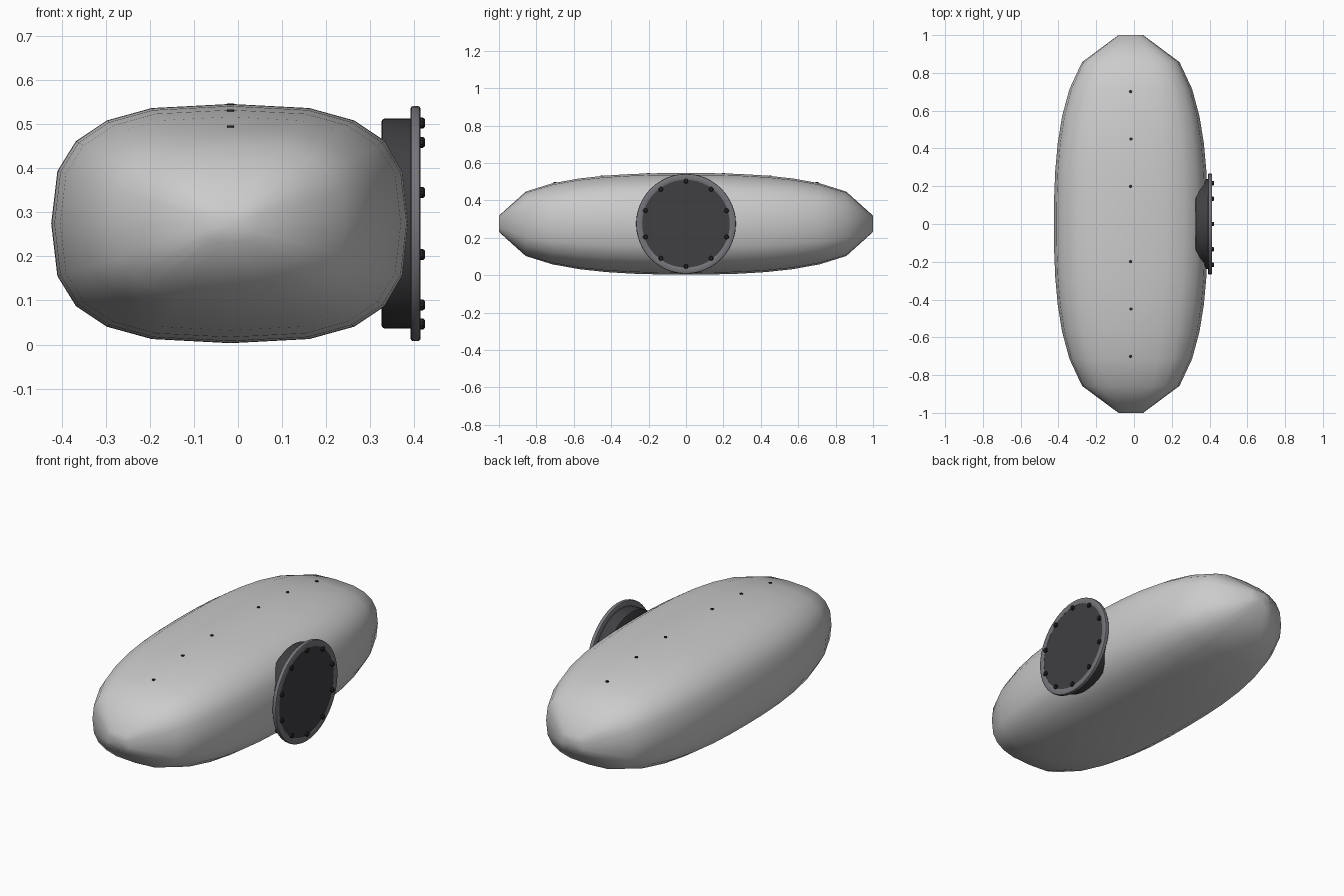
import bpy, bmesh
from math import sin, cos, pi, copysign

if "Cube" in bpy.data.objects:
    bpy.data.objects.remove(bpy.data.objects["Cube"])

CX, CZ = -0.017, 0.2745          # body axis
HX, HZ = 0.407, 0.2715           # body half width and half height


def material(name, v):
    m = bpy.data.materials.new(name)
    m.diffuse_color = (v, v, v * 1.1, 1)
    m.use_nodes = True
    m.node_tree.nodes["Principled BSDF"].inputs["Base Color"].default_value = m.diffuse_color
    return m


dark = material("dark_metal", 0.05)
black = material("bolt_metal", 0.02)
steel = material("ring_steel", 0.18)


def finish(name, bm, mat=None, angle=35):
    bmesh.ops.recalc_face_normals(bm, faces=bm.faces)
    me = bpy.data.meshes.new(name)
    bm.to_mesh(me)
    bm.free()
    ob = bpy.data.objects.new(name, me)
    bpy.context.collection.objects.link(ob)
    if mat:
        me.materials.append(mat)
    bpy.ops.object.select_all(action='DESELECT')
    ob.select_set(True)
    bpy.context.view_layer.objects.active = ob
    bpy.ops.object.shade_smooth_by_angle(angle=angle * pi / 180)
    return ob


def bridge(bm, a, b):
    n = len(a)
    for i in range(n):
        bm.faces.new((a[i], a[(i + 1) % n], b[(i + 1) % n], b[i]))


def lathe(name, profile, mat, n=48, closed=False, centre=(0, CZ)):
    """Spin (x, radius) points round an x-parallel axis."""
    bm = bmesh.new()
    rings = [[bm.verts.new((x, centre[0] + r * sin(2 * pi * i / n),
                            centre[1] + r * cos(2 * pi * i / n)))
              for i in range(n)] for x, r in profile]
    for a, b in zip(rings, rings[1:]):
        bridge(bm, a, b)
    if closed:
        bridge(bm, rings[-1], rings[0])
    else:
        bm.faces.new(rings[0])
        bm.faces.new(rings[-1])
    return finish(name, bm, mat)


def taper(y):
    return max(0.16, (1 - abs(y) ** 2.5) ** 0.4)


def soft(v):
    return copysign(abs(v) ** 0.7, v) if abs(v) > 1e-6 else 0


# hull: superellipse sections along y with small end caps
bm = bmesh.new()
rings = []
for j in range(-7, 8):
    s = taper(j / 7)
    rings.append([bm.verts.new((CX + HX * s * soft(cos(k * pi / 10)), j / 7,
                                CZ + HZ * s * soft(sin(k * pi / 10)))) for k in range(20)])
for a, b in zip(rings, rings[1:]):
    bridge(bm, a, b)
for ring, y in ((rings[0], -1), (rings[-1], 1)):
    tip = bm.verts.new((CX, y, CZ))
    for i in range(20):
        bm.faces.new((ring[i], ring[(i + 1) % 20], tip))
finish("hull", bm, angle=80)

# hatch collar, ring and cover
lathe("hatch_collar", [(0.326, 0.232), (0.328, 0.236), (0.332, 0.238), (0.400, 0.238)], dark)
lathe("hatch_ring", [(0.392, 0.234), (0.392, 0.262), (0.394, 0.2655), (0.398, 0.267),
                     (0.408, 0.267), (0.412, 0.2655), (0.414, 0.262), (0.414, 0.238),
                     (0.412, 0.234)], steel, closed=True)
lathe("hatch_cover", [(0.398, 0.236), (0.411, 0.236)], dark)

# bolts round the cover
for i in range(10):
    a = 2 * pi * i / 10
    lathe("hatch_bolt", [(0.406, 0.0125), (0.420, 0.0125), (0.424, 0.009)], black, n=10,
          centre=(0.228 * sin(a), CZ + 0.228 * cos(a)))

# rivets along the top
for y in (-0.7, -0.45, -0.2, 0.2, 0.45, 0.7):
    bm = bmesh.new()
    bmesh.ops.create_cone(bm, cap_ends=True, segments=12, radius1=0.009, radius2=0.008, depth=0.012)
    bmesh.ops.translate(bm, verts=bm.verts, vec=(CX, y, CZ + HZ * taper(y) - 0.003))
    finish("top_rivet", bm, black)
